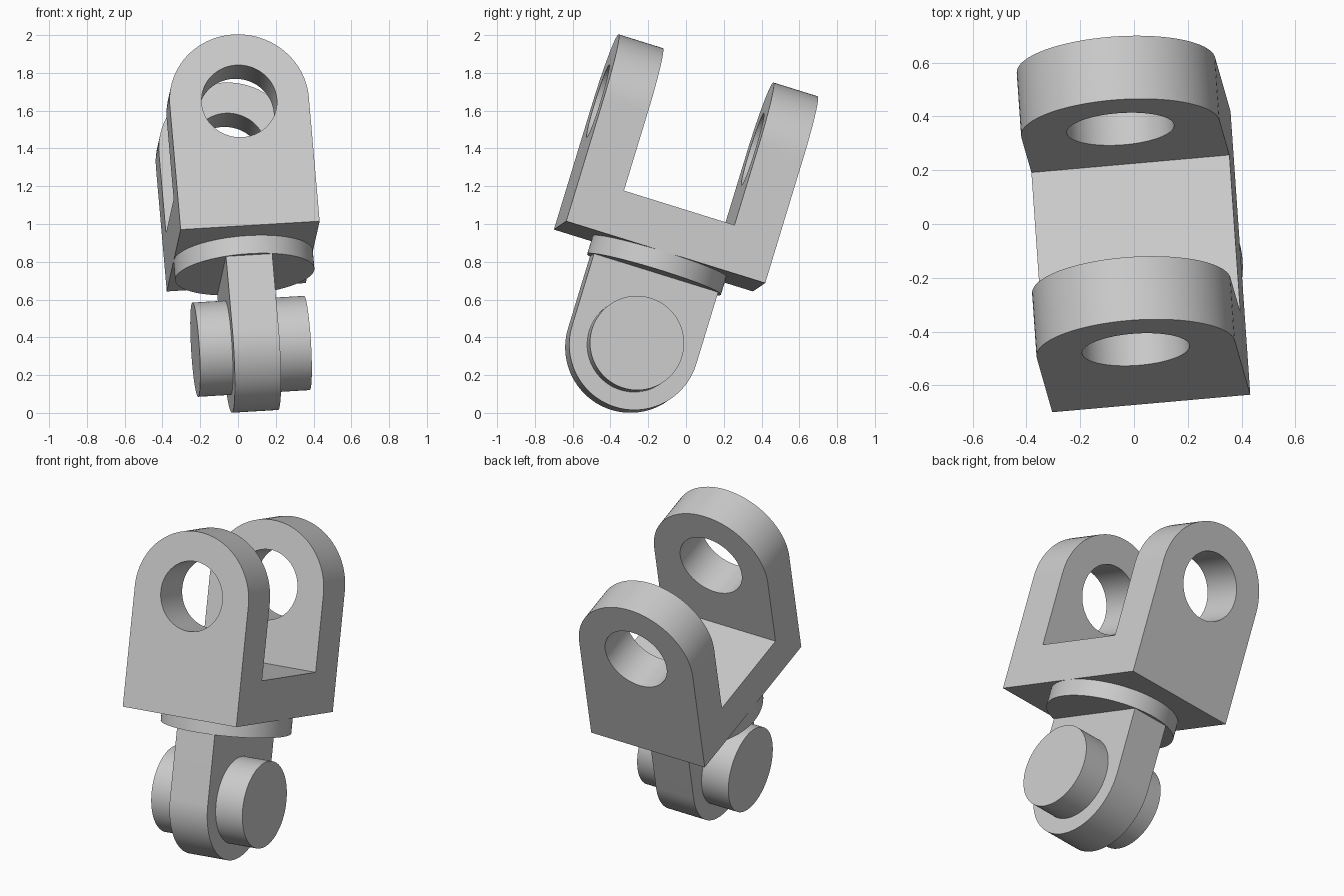
import bpy, bmesh, math
from mathutils import Matrix, Vector

cube = bpy.data.objects.get("Cube")
if cube:
    bpy.data.objects.remove(cube, do_unlink=True)

# Single grey material
grey = bpy.data.materials.new("plain_grey")
grey.use_nodes = True
colour = (0.6, 0.6, 0.6, 1)
grey.diffuse_color = colour
grey.node_tree.nodes["Principled BSDF"].inputs["Base Color"].default_value = colour

# Leaning frame of the joint: width, depth and up axes, origin under the yoke
width_axis = Vector((0.994, 0.088, 0.06)).normalized()
depth_axis = Vector((-0.063, 0.953, -0.296))
up_axis = width_axis.cross(depth_axis).normalized()
depth_axis = up_axis.cross(width_axis)
FRAME = Matrix((width_axis, depth_axis, up_axis)).transposed().to_4x4()
FRAME.translation = (0.0275, -0.14, 0.829)

HALF_W, HALF_D = 0.37, 0.553
WALL = 0.246
EYE_Z, EYE_R = 0.69, 0.2
PIN_Z = -0.5


def arc(radius, centre, start, end, steps):
    """Points along an arc in the profile plane."""
    angles = [start + (end - start) * i / steps for i in range(steps + 1)]
    return [(radius * math.cos(a), centre + radius * math.sin(a)) for a in angles]


def circle(radius, centre=0):
    return arc(radius, centre, 0, 2 * math.pi, 96)[:-1]


def prism(name, profile, low, high, axis):
    """Extrude a closed 2D profile along a local axis."""
    place = {"x": lambda p, d: (d, p[0], p[1]),
             "y": lambda p, d: (p[0], d, p[1]),
             "z": lambda p, d: (p[0], p[1], d)}[axis]
    bm = bmesh.new()
    face = bm.faces.new([bm.verts.new(place(p, low)) for p in profile])
    moved = bmesh.ops.extrude_face_region(bm, geom=[face])["geom"]
    step = Vector(place((0, 0), high - low))
    bmesh.ops.translate(bm, vec=step, verts=[v for v in moved if isinstance(v, bmesh.types.BMVert)])
    bmesh.ops.recalc_face_normals(bm, faces=bm.faces)
    mesh = bpy.data.meshes.new(name)
    bm.to_mesh(mesh)
    bm.free()
    mesh.materials.append(grey)
    obj = bpy.data.objects.new(name, mesh)
    bpy.context.collection.objects.link(obj)
    obj.matrix_world = FRAME
    return obj


def activate(obj):
    bpy.ops.object.select_all(action="DESELECT")
    obj.select_set(True)
    bpy.context.view_layer.objects.active = obj


def cut(target, cutter):
    cutter.hide_render = True
    mod = target.modifiers.new("cut", "BOOLEAN")
    mod.operation = "DIFFERENCE"
    mod.solver = "EXACT"
    mod.object = cutter
    bpy.context.view_layer.update()
    activate(target)
    bpy.ops.object.modifier_apply(modifier=mod.name)
    bpy.data.objects.remove(cutter, do_unlink=True)


# Yoke: arched block, slotted into two arms and bored through
arch = [(-HALF_W, 0), (HALF_W, 0)] + arc(HALF_W, EYE_Z, 0, math.pi, 48)
yoke = prism("yoke", arch, -HALF_D, HALF_D, "y")
gap = HALF_D - WALL
slot = [(-gap, WALL), (gap, WALL), (gap, 1.5), (-gap, 1.5)]
cut(yoke, prism("slot_cutter", slot, -1, 1, "x"))
cut(yoke, prism("eye_cutter", circle(EYE_R, EYE_Z), -1, 1, "y"))

# Round collar under the yoke
collar = prism("collar", circle(HALF_W), -0.1, 0.02, "z")

# Round-ended lug hanging from the collar
LUG_R = 0.345
tongue = [(LUG_R, -0.08), (-LUG_R, -0.08)] + arc(LUG_R, PIN_Z, math.pi, 2 * math.pi, 48)
lug = prism("lug", tongue, -WALL / 2, WALL / 2, "x")

# Cross pin through the lug
pin = prism("pin", circle(0.25, PIN_Z), -0.297, 0.297, "x")

for part in (yoke, collar, lug, pin):
    activate(part)
    bpy.ops.object.shade_smooth_by_angle(angle=math.radians(30))
